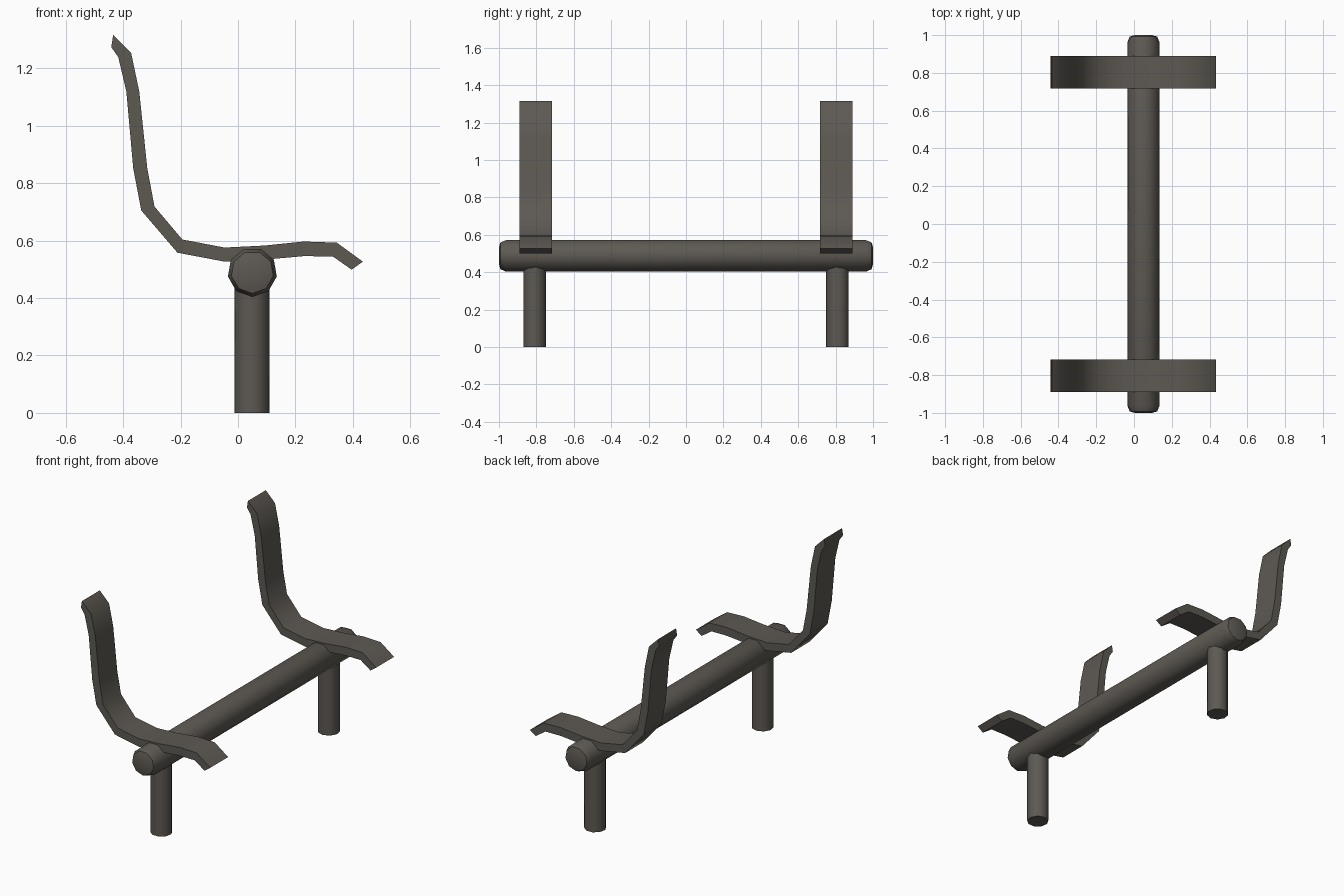
import bpy, bmesh, math

if "Cube" in bpy.data.objects:
    bpy.data.objects.remove(bpy.data.objects["Cube"])

metal = bpy.data.materials.new("dark warm grey")
metal.diffuse_color = (0.11, 0.10, 0.086, 1)
metal.use_nodes = True
metal.node_tree.nodes["Principled BSDF"].inputs["Base Color"].default_value = metal.diffuse_color
SIDES = 9
CX = 0.05


def finish(name, bm, angle=50):
    bmesh.ops.recalc_face_normals(bm, faces=bm.faces)
    me = bpy.data.meshes.new(name)
    bm.to_mesh(me)
    bm.free()
    me.materials.append(metal)
    ob = bpy.data.objects.new(name, me)
    bpy.context.collection.objects.link(ob)
    bpy.ops.object.select_all(action='DESELECT')
    bpy.context.view_layer.objects.active = ob
    ob.select_set(True)
    bpy.ops.object.shade_smooth_by_angle(angle=math.radians(angle))
    return ob


def tube(name, rings, place):
    """Loft nine-sided rings (radius, distance); place maps (u, v, d) to xyz."""
    bm = bmesh.new()
    loops = []
    for r, d in rings:
        loop = []
        for i in range(SIDES):
            a = -math.pi / 2 + i * math.tau / SIDES
            loop.append(bm.verts.new(place(r * math.cos(a), r * math.sin(a), d)))
        loops.append(loop)
    for a, b in zip(loops, loops[1:]):
        for i in range(SIDES):
            j = (i + 1) % SIDES
            bm.faces.new((a[i], a[j], b[j], b[i]))
    bm.faces.new(loops[0])
    bm.faces.new(loops[-1])
    return finish(name, bm)


# Long crossbar with rounded ends
end = [(0.046, 1.0), (0.074, 0.992), (0.0865, 0.962)]
rings = [(r, -d) for r, d in end] + [(r, d) for r, d in reversed(end)]
tube("crossbar", rings, lambda u, v, d: (CX + u, d, 0.49 + v))

# Bracket profile: upper edge and lower edge, back tip to front tip
upper = [(-.435, 1.316), (-.372, 1.253), (-.344, 1.12), (-.316, .852),
         (-.291, .719), (-.194, .604), (-.047, .576), (.093, .583),
         (.229, .597), (.344, .593), (.435, .527)]
lower = [(-.4415, 1.274), (-.417, 1.239), (-.389, 1.12), (-.365, .852),
         (-.337, .705), (-.211, .558), (-.047, .527), (.094, .534),
         (.229, .546), (.330, .545), (.396, .499)]

for side, s in (("front", -1), ("back", 1)):
    # Upright post
    tube(side + "_post", [(0.062, 0), (0.062, 0.47)],
         lambda u, v, d: (CX - 0.002 + u, s * (0.81 + v), d))
    # Curved seat bracket
    bm = bmesh.new()
    rows = []
    for (ux, uz), (lx, lz) in zip(upper, lower):
        rows.append([bm.verts.new(p) for p in (
            (ux, s * 0.717, uz), (ux, s * 0.89, uz),
            (lx, s * 0.89, lz), (lx, s * 0.717, lz))])
    for a, b in zip(rows, rows[1:]):
        for i in range(4):
            j = (i + 1) % 4
            bm.faces.new((a[i], a[j], b[j], b[i]))
    bm.faces.new(rows[0])
    bm.faces.new(rows[-1])
    finish(side + "_bracket", bm)
